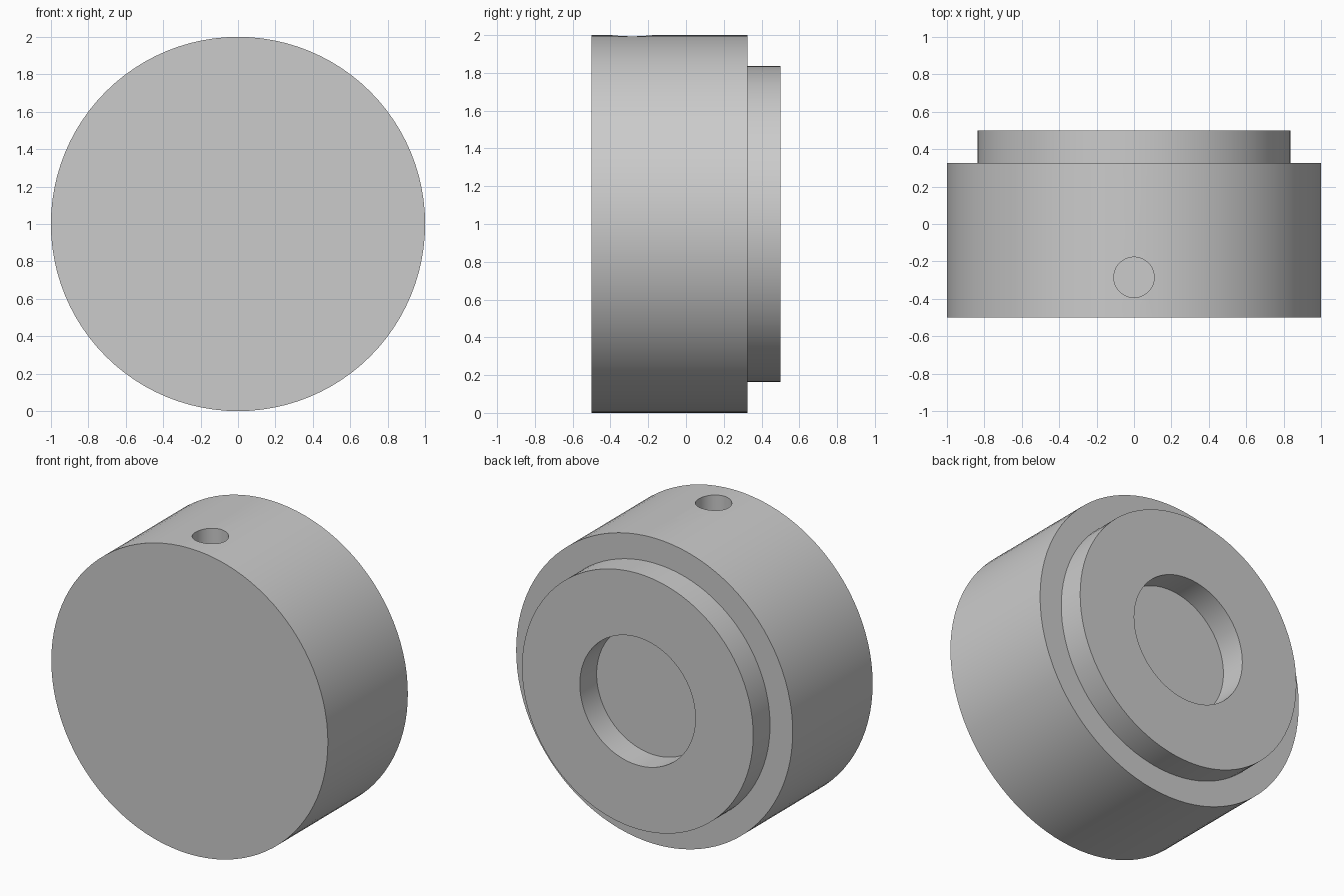
import bpy
import bmesh
import math
from mathutils import Matrix, Vector

default_cube = bpy.data.objects.get("Cube")
if default_cube:
    bpy.data.objects.remove(default_cube, do_unlink=True)

# Dimensions
RADIUS = 1.0
BOSS_RADIUS = 0.836
BORE_RADIUS = 0.418
FRONT, SHOULDER, BACK = -0.5, 0.326, 0.5
HOLE_RADIUS, HOLE_Y, HOLE_DEPTH = 0.108, -0.285, 0.5
SEGMENTS = 96

# Single grey finish
grey = bpy.data.materials.new("plain_grey")
grey.use_nodes = True
colour = (0.6, 0.6, 0.6, 1.0)
grey.diffuse_color = colour
grey.node_tree.nodes["Principled BSDF"].inputs["Base Color"].default_value = colour


def add_object(name, bm):
    bmesh.ops.recalc_face_normals(bm, faces=bm.faces)
    mesh = bpy.data.meshes.new(name)
    bm.to_mesh(mesh)
    bm.free()
    mesh.materials.append(grey)
    obj = bpy.data.objects.new(name, mesh)
    bpy.context.collection.objects.link(obj)
    return obj


# Stepped body: a half section of (radius, y) turned about the y axis
section = [(0, FRONT), (RADIUS, FRONT), (RADIUS, SHOULDER), (BOSS_RADIUS, SHOULDER),
           (BOSS_RADIUS, BACK), (BORE_RADIUS, BACK), (BORE_RADIUS, SHOULDER), (0, SHOULDER)]
bm = bmesh.new()
verts = [bm.verts.new((r, y, RADIUS)) for r, y in section]
edges = [bm.edges.new(pair) for pair in zip(verts, verts[1:])]
bmesh.ops.spin(bm, geom=verts + edges, cent=(0, 0, RADIUS), axis=(0, 1, 0),
               angle=math.tau, steps=SEGMENTS, use_merge=False)
bmesh.ops.remove_doubles(bm, verts=bm.verts, dist=0.0001)
bmesh.ops.dissolve_limit(bm, angle_limit=math.radians(0.5), verts=bm.verts, edges=bm.edges)
body = add_object("stepped_body", bm)

# Cutter for the blind radial hole in the top of the rim
bm = bmesh.new()
bottom, top = 2 * RADIUS - HOLE_DEPTH, 2 * RADIUS + 0.1
bmesh.ops.create_cone(bm, cap_ends=True, segments=48, radius1=HOLE_RADIUS,
                      radius2=HOLE_RADIUS, depth=top - bottom,
                      matrix=Matrix.Translation(Vector((0, HOLE_Y, (top + bottom) / 2))))
cutter = add_object("radial_hole_cutter", bm)
cutter.hide_render = True

cut = body.modifiers.new("radial_hole", "BOOLEAN")
cut.operation = "DIFFERENCE"
cut.solver = "EXACT"
cut.object = cutter

# Apply the cut, drop the cutter and smooth the curved walls
bpy.ops.object.select_all(action="DESELECT")
body.select_set(True)
bpy.context.view_layer.objects.active = body
bpy.ops.object.modifier_apply(modifier=cut.name)
bpy.data.objects.remove(cutter, do_unlink=True)
bpy.ops.object.shade_smooth_by_angle(angle=math.radians(30))
